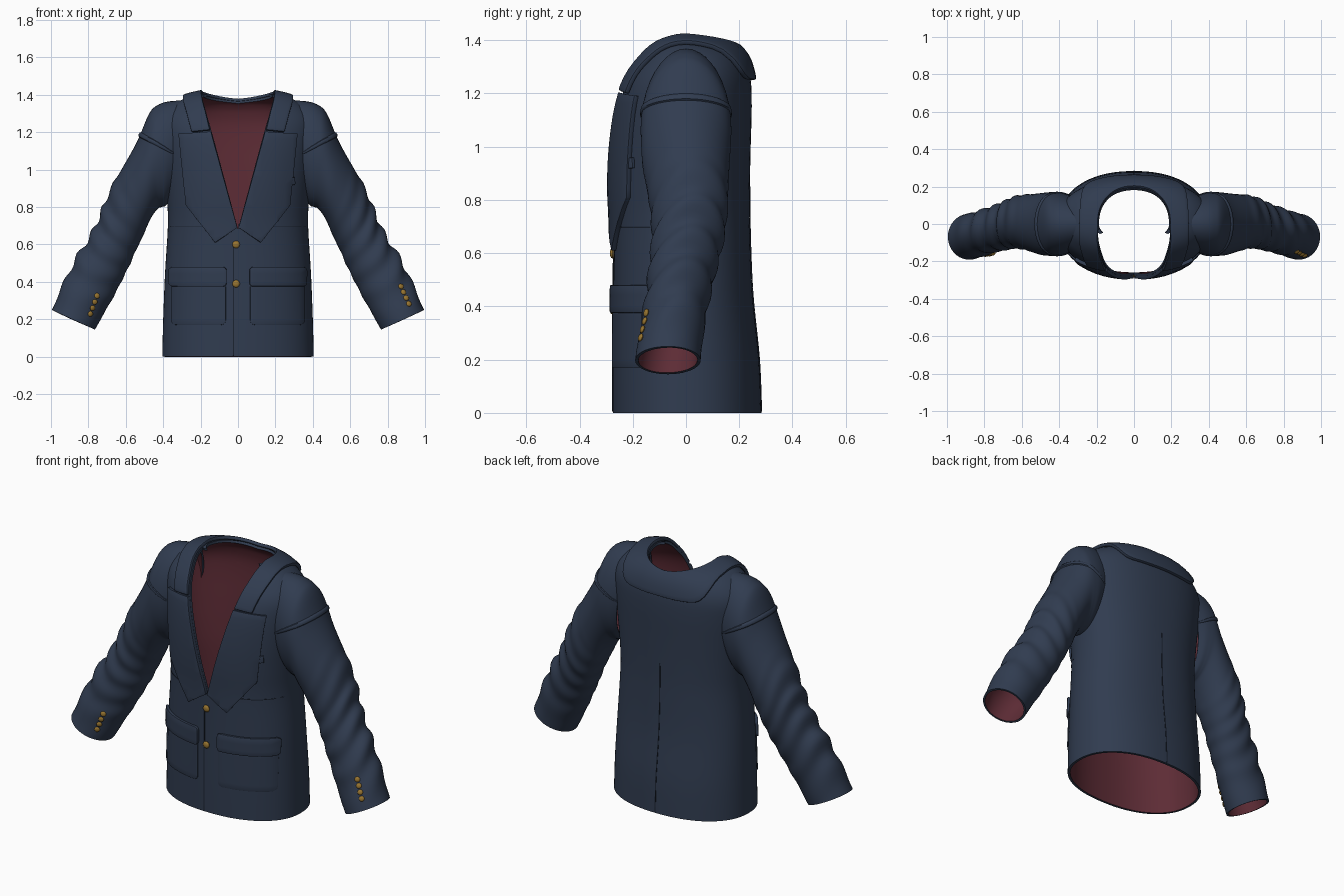
import bpy, bmesh, math
from mathutils import Vector
from mathutils.bvhtree import BVHTree

cube = bpy.data.objects.get("Cube")
if cube:
    bpy.data.objects.remove(cube)


def material(name, rgb):
    m = bpy.data.materials.new(name)
    m.use_nodes = True
    m.diffuse_color = (*rgb, 1)
    m.node_tree.nodes["Principled BSDF"].inputs["Base Color"].default_value = (*rgb, 1)
    return m


NAVY = material("navy_wool", (.03, .045, .08))
SEAM = material("seam_dark_navy", (.012, .018, .032))
LINING = material("burgundy_lining", (.11, .025, .036))
GOLD = material("gold_button", (.32, .18, .03))


def finish(name, bm, mats, thick=0, offset=-1, bevel=0):
    """Turn a bmesh into a shaded object, with optional cloth thickness."""
    me = bpy.data.meshes.new(name)
    bm.to_mesh(me)
    ob = bpy.data.objects.new(name, me)
    bpy.context.collection.objects.link(ob)
    for m in mats:
        me.materials.append(m)
    bpy.ops.object.select_all(action='DESELECT')
    ob.select_set(True)
    bpy.context.view_layer.objects.active = ob
    if thick:
        s = ob.modifiers.new("cloth", 'SOLIDIFY')
        s.thickness, s.offset = thick, offset
        s.material_offset = len(mats) - 1
        bpy.ops.object.modifier_apply(modifier=s.name)
    if bevel:
        b = ob.modifiers.new("soft", 'BEVEL')
        b.width, b.segments, b.limit_method, b.angle_limit = bevel, 2, 'ANGLE', math.radians(50)
        bpy.ops.object.modifier_apply(modifier=b.name)
    bpy.ops.object.shade_smooth_by_angle(angle=math.radians(40))
    return ob


def smooth_rows(rows, n):
    """Catmull-Rom resampling of a table of rows."""
    out = []
    for i in range(len(rows) - 1):
        p = [rows[max(0, min(len(rows) - 1, i + k))] for k in (-1, 0, 1, 2)]
        for j in range(n):
            t = j / n
            out.append([b + .5 * t * (c - a + t * (2*a - 5*b + 4*c - d + t * (3*(b - c) + d - a)))
                        for a, b, c, d in zip(*p)])
    return out + [list(rows[-1])]


def loft(rings, closed=True):
    bm = bmesh.new()
    vs = [[bm.verts.new(p) for p in r] for r in rings]
    n = len(vs[0])
    for a, b in zip(vs, vs[1:]):
        for i in range(n if closed else n - 1):
            j = (i + 1) % n
            bm.faces.new((a[i], a[j], b[j], b[i]))
    return bm


# Torso: height, half width, front y, back y
torso_rows = [(0, .405, -.275, .283), (.2, .40, -.275, .275), (.45, .39, -.273, .25),
              (.7, .375, -.273, .24), (.85, .38, -.28, .24), (1.0, .395, -.277, .243),
              (1.15, .41, -.26, .247), (1.25, .41, -.23, .243), (1.32, .37, -.185, .225),
              (1.365, .29, -.14, .205), (1.385, .19, -.09, .19)]
V_LOW, V_SLOPE = .68, .272
rings = []
for z, w, yf, yb in smooth_rows(torso_rows, 4):
    ring = []
    for i in range(96):
        a = math.tau * i / 96
        c, s = math.cos(a), math.sin(a)
        x = w * math.copysign(abs(c) ** .9, c)
        y = (yb if s > 0 else -yf) * math.copysign(abs(s) ** .9, s)
        dip = .02 * max(0, (z - 1.32) / .065) * (abs(c) - max(s, 0))
        ring.append((x, y, z + dip))
    rings.append(ring)
torso = loft(rings)
# Open the front in a V
for sx in (1, -1):
    bmesh.ops.bisect_plane(torso, geom=torso.verts[:] + torso.edges[:] + torso.faces[:],
                           plane_co=(0, 0, V_LOW), plane_no=(sx, 0, -V_SLOPE))
gone = []
for f in torso.faces:
    c = f.calc_center_median()
    if c.y < -.05 and abs(c.x) < V_SLOPE * (c.z - V_LOW):
        gone.append(f)
bmesh.ops.delete(torso, geom=gone, context='FACES')
torso.normal_update()
body_tree = BVHTree.FromBMesh(torso)
finish("torso", torso, [NAVY, LINING], .014)

# Sleeves: outer x z, inner x z, centre y, half depth
sleeve_rows = [(.29, 1.37, .375, .82, 0, .15), (.37, 1.365, .39, .805, 0, .165),
               (.43, 1.345, .41, .80, 0, .17), (.475, 1.30, .43, .79, 0, .17),
               (.535, 1.16, .46, .75, 0, .165), (.60, 1.04, .485, .70, .005, .155),
               (.66, .94, .51, .64, .01, .147), (.71, .83, .545, .57, .01, .138),
               (.75, .73, .575, .50, 0, .13), (.80, .63, .61, .43, -.015, .125),
               (.865, .53, .65, .35, -.03, .12), (.93, .40, .70, .26, -.05, .12),
               (.995, .25, .765, .145, -.068, .123)]


def sleeve_rings(sx):
    rows = smooth_rows(sleeve_rows, 6)
    out = []
    for k, (ox, oz, ix, iz, yc, ry) in enumerate(rows):
        t = k / (len(rows) - 1)
        fold = .009 * max(0, min(1, (t - .42) * 5)) * min(1, (1 - t) * 8)
        ring = []
        for i in range(40):
            a = math.tau * i / 40
            r = 1 + fold * 8 * math.sin(t * 62 + 1.3 * math.sin(a * 2 + 1) + a * sx) * (.6 + .4 * math.cos(a))
            c, s = r * math.cos(a), r * math.sin(a)
            ring.append((sx * ((ox + ix) / 2 + (ox - ix) / 2 * c), yc + ry * s,
                         (oz + iz) / 2 + (oz - iz) / 2 * c))
        out.append(ring if sx < 0 else ring[::-1])
    return out


sleeve_tree = {}
for sx, side in ((1, "left"), (-1, "right")):
    bm = loft(sleeve_rings(sx))
    bmesh.ops.recalc_face_normals(bm, faces=bm.faces)
    sleeve_tree[sx] = BVHTree.FromBMesh(bm)
    finish(side + "_sleeve", bm, [NAVY, LINING], .012)
    # Raised fold where the sleeve meets the shoulder
    tube = []
    for i in range(33):
        a = math.radians(-105 + 210 * i / 32)
        q = Vector((sx * (.36 + .17 * math.cos(a)), .19 * math.sin(a), 1.10 + .09 * math.cos(a)))
        p, n, _, _ = sleeve_tree[sx].find_nearest(q)
        along = Vector((sx * .45, 0, -.9))
        r = .009 * math.sin(math.pi * (i + .5) / 33) ** .5
        tube.append([p + r * (n * math.cos(b) + 1.6 * along * math.sin(b))
                     for b in (math.tau * j / 8 for j in range(8))])
    bm = loft(tube)
    bmesh.ops.recalc_face_normals(bm, faces=bm.faces)
    finish(side + "_shoulder_fold", bm, [NAVY])


def panel(name, outline, thick, side=-1, rounding=0, mat=NAVY, lift=0):
    """Flat x-z outline draped over the front (-1) or back (1) of the torso."""
    bm = bmesh.new()
    bm.faces.new([bm.verts.new((x, 0, z)) for x, z in outline])
    if rounding:
        bmesh.ops.bevel(bm, geom=bm.verts[:], offset=rounding, segments=4,
                        affect='VERTICES', profile=.5)
    for axis, lo, hi in ((0, -12, 13), (2, 0, 36)):
        for k in range(lo, hi):
            co, no = Vector(), Vector()
            co[axis], no[axis] = k * .04 + .003, 1
            bmesh.ops.bisect_plane(bm, geom=bm.verts[:] + bm.edges[:] + bm.faces[:],
                                   plane_co=co, plane_no=no)
    for v in bm.verts:
        p, n, _, _ = body_tree.ray_cast(Vector((v.co.x, side, v.co.z)), Vector((0, -side, 0)))
        if p is None or p.y * side < 0:
            p, n, _, _ = body_tree.find_nearest(Vector((v.co.x, side * .25, v.co.z)))
        v.co = p + n * lift
    bm.normal_update()
    if sum(f.normal.y for f in bm.faces) * side < 0:
        bmesh.ops.reverse_faces(bm, faces=bm.faces[:])
    return finish(name, bm, [mat], thick, 1, thick * .35)


def box(x0, x1, z0, z1):
    return [(x0, z0), (x1, z0), (x1, z1), (x0, z1)]


# Lapels and pockets
for sx, side in ((1, "left"), (-1, "right")):
    lapel = [(.003, .69), (.12, .61), (.27, .81), (.31, 1.19), (.142, 1.2)]
    panel(side + "_lapel", [(sx * x, z) for x, z in lapel], .018)
    panel(side + "_pocket_bag", box(*sorted((sx * .065, sx * .355)), .17, .40), .006, rounding=.025)
    panel(side + "_pocket_flap", box(*sorted((sx * .06, sx * .36)), .375, .48), .016, rounding=.02)
    panel(side + "_waist_seam", box(*sorted((sx * .16, sx * .36)), .695, .70), .003, mat=SEAM)
panel("chest_pocket_welt", [(.10, .90), (.30, .92), (.30, .96), (.10, .94)], .012)

# Seams
panel("front_opening_seam", box(-.028, -.022, .005, .60), .003, mat=SEAM)
panel("back_seam", box(-.003, .003, .005, .85), .003, side=1, mat=SEAM)

# Collar: inner point and outer point along one half, mirrored
half = [(0, .19, 1.375, 0, .25, 1.25), (.09, .17, 1.385, .14, .24, 1.25),
        (.15, .12, 1.395, .235, .20, 1.265), (.18, .05, 1.405, .275, .09, 1.35),
        (.19, -.03, 1.405, .285, -.03, 1.37), (.19, -.10, 1.375, .285, -.11, 1.345),
        (.17, -.17, 1.30, .265, -.165, 1.28), (.145, -.23, 1.205, .238, -.20, 1.195)]
stations = smooth_rows([(-a, b, c, -d, e, f) for a, b, c, d, e, f in half[:0:-1]] + half, 4)
strips = []
for s in stations:
    a, b = Vector(s[:3]), Vector(s[3:])
    strip = []
    for j in range(7):
        p, n, _, _ = body_tree.find_nearest(a.lerp(b, j / 6))
        strip.append(p + n * .002)
    strips.append(strip)
bm = loft(strips, closed=False)
bm.normal_update()
if sum(f.normal.z for f in bm.faces) < 0:
    bmesh.ops.reverse_faces(bm, faces=bm.faces[:])
finish("collar", bm, [NAVY], .02, 1, .006)


# Buttons
def button(name, tree, x, z, r):
    p, n, _, _ = tree.ray_cast(Vector((x, -1, z)), Vector((0, 1, 0)))
    if p is None:
        return
    bm = bmesh.new()
    bmesh.ops.create_uvsphere(bm, u_segments=16, v_segments=8, radius=r)
    bmesh.ops.scale(bm, vec=(1, 1, .5), verts=bm.verts)
    ob = finish(name, bm, [GOLD])
    ob.rotation_euler = n.to_track_quat('Z', 'Y').to_euler()
    ob.location = p + n * .004


for i, z in enumerate((.60, .39)):
    button(f"front_button_{i + 1}", body_tree, -.01, z, .02)
for i in range(4):
    button(f"left_cuff_button_{i + 1}", sleeve_tree[1], .87 + .014 * i, .375 - .031 * i, .015)
    button(f"right_cuff_button_{i + 1}", sleeve_tree[-1], -.755 - .012 * i, .325 - .032 * i, .015)
